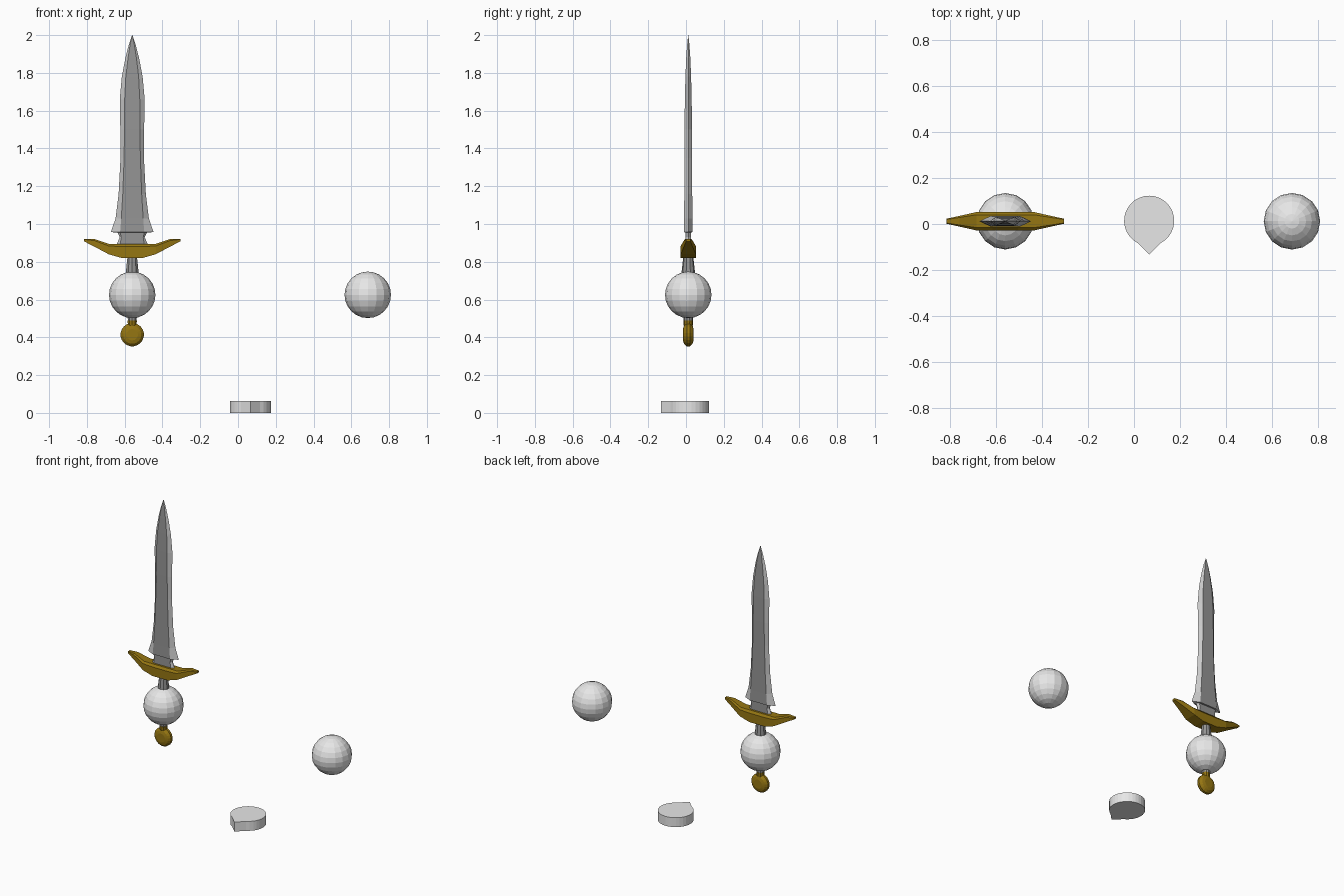
import bpy, bmesh, math

if "Cube" in bpy.data.objects:
    bpy.data.objects.remove(bpy.data.objects["Cube"])

SX, SY = -0.56, 0.012   # sword axis


def material(name, rgb):
    m = bpy.data.materials.new(name)
    m.diffuse_color = (*rgb, 1)
    m.use_nodes = True
    m.node_tree.nodes["Principled BSDF"].inputs["Base Color"].default_value = m.diffuse_color
    return m


PALE = material("pale grey", (0.8, 0.8, 0.8))
EDGE = material("edge steel", (0.6, 0.6, 0.6))
STEEL = material("dark steel", (0.3, 0.3, 0.3))
GOLD = material("old gold", (0.3, 0.18, 0.006))


def loft(name, rings, mats, loc, rule=None):
    """Skin a list of equal-length closed rings and cap both ends."""
    bm = bmesh.new()
    loops = [[bm.verts.new(p) for p in r] for r in rings]
    n = len(loops[0])
    for a, b in zip(loops, loops[1:]):
        for i in range(n):
            j = (i + 1) % n
            bm.faces.new((a[i], a[j], b[j], b[i]))
    bm.faces.new(loops[0][::-1])
    bm.faces.new(loops[-1])
    bmesh.ops.remove_doubles(bm, verts=bm.verts, dist=1e-5)
    bmesh.ops.recalc_face_normals(bm, faces=bm.faces)
    if rule:
        for f in bm.faces:
            f.material_index = rule(f)
    me = bpy.data.meshes.new(name)
    bm.to_mesh(me)
    bm.free()
    for m in mats:
        me.materials.append(m)
    ob = bpy.data.objects.new(name, me)
    ob.location = loc
    bpy.context.collection.objects.link(ob)
    return ob


def circle(r, z, n):
    return [(r * math.cos(2 * math.pi * (i + .5) / n),
             r * math.sin(2 * math.pi * (i + .5) / n), z) for i in range(n)]


# Blade: (z, half width, half width of the flat, half thickness)
blade = [(0.88, 0.088, 0.066, 0.014), (0.93, 0.066, 0.058, 0.014), (0.955, 0.078, 0.064, 0.014),
         (0.957, 0.113, 0.064, 0.023), (1.03, 0.088, 0.058, 0.022), (1.16, 0.072, 0.050, 0.021),
         (1.35, 0.062, 0.043, 0.020), (1.50, 0.063, 0.041, 0.020), (1.66, 0.066, 0.040, 0.018),
         (1.78, 0.055, 0.034, 0.015), (1.88, 0.036, 0.022, 0.011), (1.95, 0.018, 0.011, 0.006),
         (2.0, 0.001, 0.0005, 0.0005)]
rings = [[(-w, 0, z), (-c, -t, z), (c, -t, z), (w, 0, z), (c, t, z), (-c, t, z)]
         for z, w, c, t in blade]
loft("blade", rings, [STEEL, EDGE], (SX, SY, 0),
     lambda f: 1 if abs(f.calc_center_median().x) > 0.0005 else 0)

# Guard: (x, bottom z, top z, half depth), mirrored about the sword axis
half = [(0.055, 0.820, 0.895, 0.040), (0.125, 0.840, 0.895, 0.040),
        (0.200, 0.880, 0.920, 0.023), (0.255, 0.908, 0.921, 0.011)]
guard = [(-x, b, t, d) for x, b, t, d in half[::-1]] + half
rings = [[(x, -d, b), (x, d, b), (x, d, t - (t - b) * .2), (x, d * .7, t),
          (x, -d * .7, t), (x, -d, t - (t - b) * .2)] for x, b, t, d in guard]
loft("guard", rings, [GOLD], (SX, SY, 0))

# Grip and its lower collar
loft("grip", [circle(r, z, 10) for r, z in
              [(.020, .44), (.025, .50), (.032, .60), (.037, .70), (.035, .75), (.026, .83)]],
     [STEEL], (SX, SY, 0))
loft("collar", [circle(r, z, 10) for r, z in [(.012, .40), (.022, .44), (.026, .49)]],
     [GOLD], (SX, SY, 0))

# Pommel: a lens facing front and back
pommel = loft("pommel", [circle(r, z, 20) for r, z in
                         [(.030, -.028), (.048, -.023), (.062, -.008),
                          (.062, .008), (.048, .023), (.030, .028)]],
              [GOLD], (SX, SY, .414))
pommel.rotation_euler.x = math.pi / 2

# Two matching balls
for name, x in (("grip_ball", SX), ("loose_ball", 0.687)):
    bpy.ops.mesh.primitive_uv_sphere_add(segments=16, ring_count=12, radius=0.123,
                                         location=(x, SY, 0.625))
    ball = bpy.context.object
    ball.name = name
    ball.data.materials.append(PALE)

# Base plate: a round slab with a point at the front
arc = [math.radians(-62 + 304 * i / 26) for i in range(27)]
outline = [(.109 * math.cos(a), .109 * math.sin(a)) for a in arc] + [(0, -.147)]
loft("pointed_base", [[(x, y, z) for x, y in outline] for z in (0, .063)],
     [PALE], (0.066, 0.014, 0))
